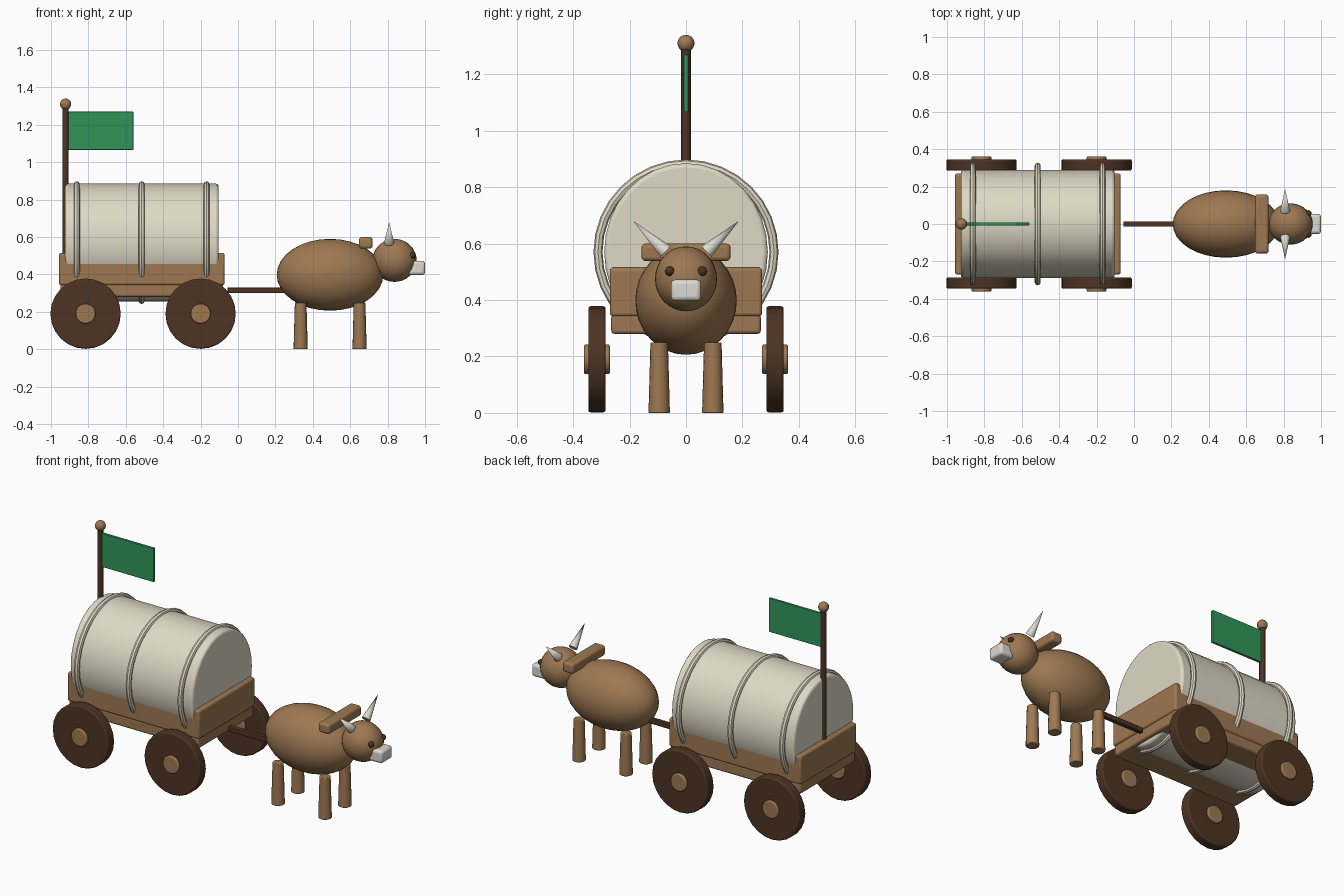
import bpy
from math import pi, radians
from mathutils import Vector

if "Cube" in bpy.data.objects:
    bpy.data.objects.remove(bpy.data.objects["Cube"], do_unlink=True)


def material(name, rgb):
    mat = bpy.data.materials.new(name)
    mat.use_nodes = True
    mat.diffuse_color = (*rgb, 1)
    mat.node_tree.nodes["Principled BSDF"].inputs["Base Color"].default_value = (*rgb, 1)
    return mat


TAN = material("tan wood", (0.34, 0.19, 0.085))
DARK = material("dark wood", (0.075, 0.034, 0.017))
CLOTH = material("cream cloth", (0.74, 0.69, 0.56))
BONE = material("pale bone", (0.72, 0.70, 0.63))
GREEN = material("flag green", (0.03, 0.30, 0.10))


def finish(name, mat, bevel=0, smooth=True):
    obj = bpy.context.object
    obj.name = name
    obj.data.materials.append(mat)
    bpy.ops.object.transform_apply(location=False, rotation=False, scale=True)
    if bevel:
        mod = obj.modifiers.new("Soft edges", "BEVEL")
        mod.width = bevel
        mod.segments = 3
        mod.limit_method = "ANGLE"
        mod.angle_limit = radians(40)
    if smooth:
        bpy.ops.object.shade_smooth_by_angle(angle=radians(35))
    return obj


def box(name, mat, low, high, bevel=0.012):
    low, high = Vector(low), Vector(high)
    bpy.ops.mesh.primitive_cube_add(size=1, location=(low + high) / 2)
    bpy.context.object.scale = high - low
    return finish(name, mat, bevel)


def rod(name, mat, start, end, r1, r2=None, sides=24, bevel=0):
    start, end = Vector(start), Vector(end)
    axis = end - start
    bpy.ops.mesh.primitive_cone_add(
        vertices=sides, radius1=r1, radius2=r1 if r2 is None else r2,
        depth=axis.length, location=(start + end) / 2,
        rotation=axis.to_track_quat("Z", "Y").to_euler())
    return finish(name, mat, bevel)


def ball(name, mat, center, radii, segments=32, rings=16):
    bpy.ops.mesh.primitive_uv_sphere_add(
        segments=segments, ring_count=rings, radius=1, location=center)
    bpy.context.object.scale = radii
    return finish(name, mat)


# Wagon bed and side boards
box("bed", TAN, (-0.95, -0.265, 0.28), (-0.08, 0.265, 0.35))
for side, y in (("right", -0.25), ("left", 0.25)):
    box(side + "_board", TAN, (-0.957, y - 0.02, 0.342), (-0.072, y + 0.02, 0.515))
for end, x in (("rear", -0.937), ("front", -0.092)):
    box(end + "_board", TAN, (x - 0.02, -0.27, 0.342), (x + 0.02, 0.27, 0.515))

# Wheels with hubs
for side, s in (("right", -1), ("left", 1)):
    for end, x in (("rear", -0.815), ("front", -0.2)):
        rod(f"{end}_{side}_wheel", DARK, (x, s * 0.285, 0.19), (x, s * 0.346, 0.19),
            0.188, bevel=0.008)
        rod(f"{end}_{side}_hub", TAN, (x, s * 0.27, 0.19), (x, s * 0.361, 0.19),
            0.053, bevel=0.006)

# Canopy: an oval drum along x, circled by three hoops
canopy = rod("canopy", CLOTH, (-0.925, 0, 0.57), (-0.103, 0, 0.57), 1, sides=32)
for v in canopy.data.vertices:
    world = canopy.matrix_world @ v.co
    world.y *= 0.29
    world.z = 0.57 + (world.z - 0.57) * 0.315
    v.co = canopy.matrix_world.inverted() @ world
mod = canopy.modifiers.new("Soft edges", "BEVEL")
mod.width, mod.segments = 0.015, 3
mod.limit_method, mod.angle_limit = "ANGLE", radians(40)
for i, x in enumerate((-0.862, -0.515, -0.168)):
    bpy.ops.mesh.primitive_torus_add(
        major_segments=32, minor_segments=8, major_radius=0.312, minor_radius=0.016,
        location=(x, 0, 0.57), rotation=(0, pi / 2, 0))
    finish(f"hoop_{i + 1}", CLOTH)

# Flag on its pole
rod("flag_pole", DARK, (-0.922, 0, 0.36), (-0.922, 0, 1.3), 0.017, sides=16)
ball("pole_knob", TAN, (-0.922, 0, 1.31), (0.03, 0.03, 0.03), 24, 12)
box("flag", GREEN, (-0.91, -0.008, 1.066), (-0.56, 0.008, 1.27), 0.003)

# Draught pole
box("tongue", DARK, (-0.056, -0.014, 0.3), (0.28, 0.014, 0.33), 0.004)

# Ox body, head and yoke
ball("ox_body", TAN, (0.492, 0, 0.398), (0.285, 0.18, 0.192))
ball("ox_head", TAN, (0.837, 0, 0.475), (0.118, 0.11, 0.115))
box("muzzle", BONE, (0.905, -0.053, 0.397), (1.0, 0.053, 0.472), 0.015)
box("yoke", TAN, (0.647, -0.158, 0.538), (0.72, 0.158, 0.6), 0.015)

# Paired ox parts
for side, s in (("right", -1), ("left", 1)):
    ball(side + "_eye", DARK, (0.932, s * 0.057, 0.502), (0.017, 0.017, 0.017), 16, 8)
    rod(side + "_horn", BONE, (0.808, s * 0.072, 0.572), (0.808, s * 0.187, 0.68),
        0.026, 0, sides=16)
    for end, x in (("rear", 0.335), ("front", 0.65)):
        rod(f"{end}_{side}_leg", TAN, (x, s * 0.095, 0), (x, s * 0.095, 0.25),
            0.038, 0.031, sides=16, bevel=0.004)
